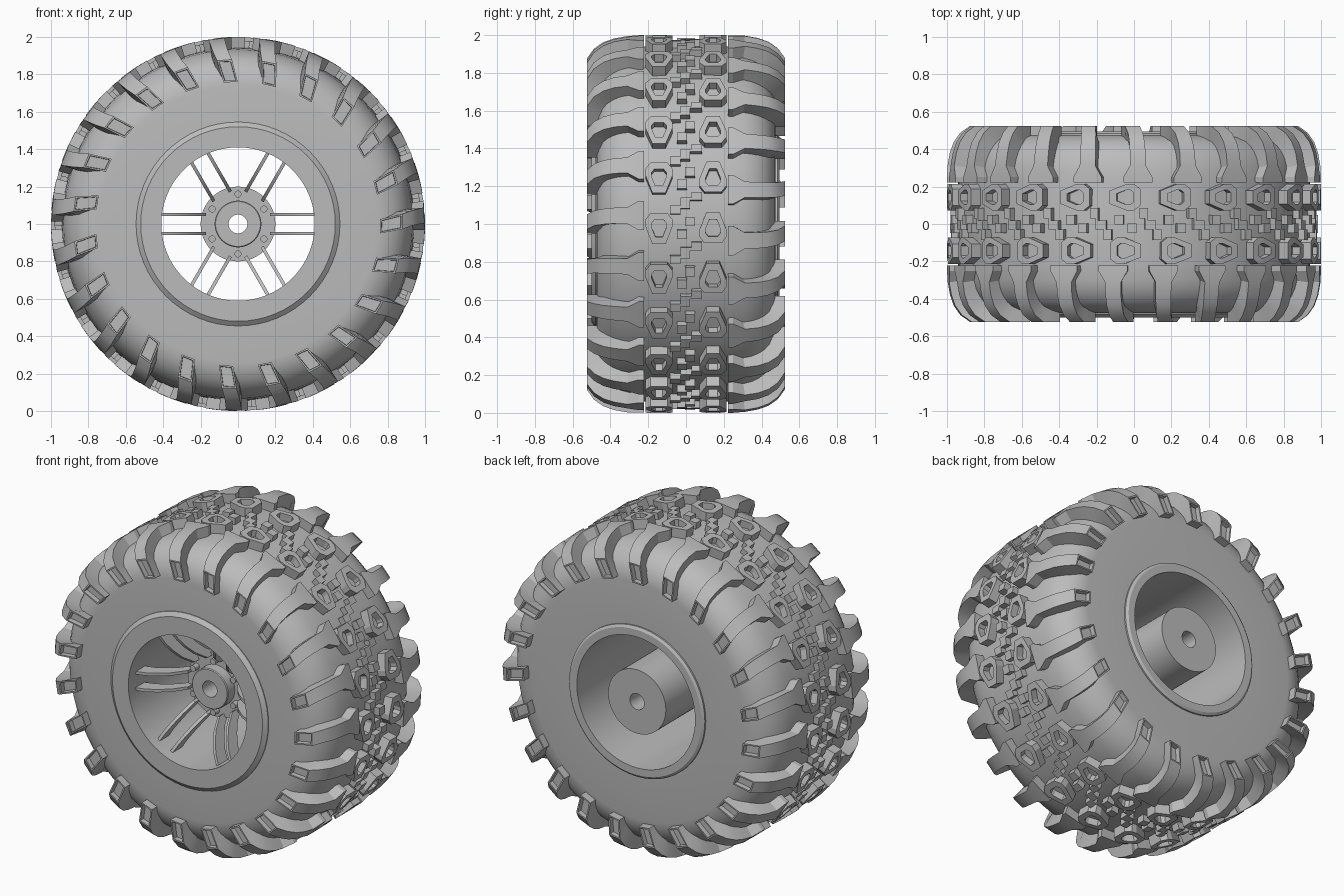
import bpy, bmesh, math
from math import cos, sin, pi

if "Cube" in bpy.data.objects:
    bpy.data.objects.remove(bpy.data.objects["Cube"], do_unlink=True)

grey = bpy.data.materials.new("plain_grey")
grey.use_nodes = True
grey.diffuse_color = (0.5, 0.5, 0.5, 1)
grey.node_tree.nodes["Principled BSDF"].inputs["Base Color"].default_value = (0.5, 0.5, 0.5, 1)

PITCHES = 23
STEP = 2 * pi / PITCHES
PHASE = -0.022


def finish(name, bm, smooth=None):
    bmesh.ops.recalc_face_normals(bm, faces=bm.faces)
    mesh = bpy.data.meshes.new(name)
    bm.to_mesh(mesh)
    bm.free()
    mesh.materials.append(grey)
    ob = bpy.data.objects.new(name, mesh)
    bpy.context.collection.objects.link(ob)
    if smooth:
        bpy.ops.object.select_all(action="DESELECT")
        ob.select_set(True)
        bpy.context.view_layer.objects.active = ob
        bpy.ops.object.shade_smooth_by_angle(angle=math.radians(smooth))


def polar(t, r, y):
    """Point on the wheel: angle from +x, radius from the axle, position along the axle."""
    return (r * cos(t), y, 1 + r * sin(t))


def bridge(bm, loops, closed=False):
    """Join successive vertex loops of equal length with quads."""
    pairs = list(zip(loops, loops[1:] + loops[:1])) if closed else list(zip(loops, loops[1:]))
    for a, b in pairs:
        for i in range(len(a)):
            j = (i + 1) % len(a)
            bm.faces.new((a[i], a[j], b[j], b[i]))


def lathe(name, profile, segments=96):
    """Revolve a closed (radius, y) profile round the axle."""
    bm = bmesh.new()
    loops = [[bm.verts.new(polar(2 * pi * k / segments, r, y)) for r, y in profile]
             for k in range(segments)]
    bridge(bm, loops, closed=True)
    finish(name, bm, 30)


def side(t, y, back):
    """Front pattern, or the same turned half round for the back."""
    return (2 * PHASE - t, y) if back else (t, -y)


# Tyre body
half = [(0.74, 0.475), (0.775, 0.471), (0.81, 0.46), (0.845, 0.442), (0.875, 0.417),
        (0.9, 0.385), (0.92, 0.345), (0.932, 0.3), (0.94, 0.22)]
lathe("tyre_body", [(0.45, -0.475)] + [(r, -y) for r, y in half] + [(0.945, 0)]
      + half[::-1] + [(0.45, 0.475)])

# Rim barrel with a wide front flange and a narrow back lip
lathe("rim_barrel", [(0.41, -0.5), (0.52, -0.5), (0.545, -0.48), (0.545, -0.46), (0.46, -0.44),
                     (0.47, 0.45), (0.47, 0.485), (0.455, 0.495), (0.41, 0.495)], 64)

# Hub running from the spokes to the back
lathe("hub", [(0.05, -0.28), (0.12, -0.28), (0.125, -0.275), (0.125, -0.21), (0.2, -0.21),
              (0.2, 0.485), (0.05, 0.485)], 48)


# Shoulder lugs: outer radius, y, angle, half width, base radius, base y
LUG = [(1, 0.222, 0.045, 0.078, 0.92, 0.222), (1, 0.25, 0.045, 0.078, 0.92, 0.25),
       (0.997, 0.312, 0.045, 0.043, 0.91, 0.3), (0.985, 0.38, 0.045, 0.042, 0.88, 0.355),
       (0.965, 0.437, 0.041, 0.041, 0.86, 0.4), (0.93, 0.487, 0.033, 0.04, 0.84, 0.43),
       (0.88, 0.523, 0.014, 0.04, 0.82, 0.45), (0.76, 0.523, -0.016, 0.038, 0.76, 0.45)]


def lugs(name, back):
    bm = bmesh.new()
    pads = []
    for k in range(PITCHES):
        loops = []
        for r, y, t, w, rb, yb in LUG:
            ring = []
            for rr, yy, s in ((r, y, -1), (r, y, 1), (rb, yb, 1), (rb, yb, -1)):
                tt, yy = side(t + s * w / r, yy, back)
                ring.append(bm.verts.new(polar(tt + k * STEP, rr, yy)))
            loops.append(ring)
        bridge(bm, loops)
        bm.faces.new(loops[0])
        bm.faces.new(loops[-1])
        (a, b), (c, d) = loops[-2][:2], loops[-1][:2]
        pads.append(bm.faces.get((a, b, d, c)))
    # Sunken pocket in the sidewall end of each lug
    bmesh.ops.recalc_face_normals(bm, faces=bm.faces)
    bmesh.ops.inset_individual(bm, faces=pads, thickness=0.012, depth=0)
    bmesh.ops.inset_individual(bm, faces=pads, thickness=0.002, depth=-0.03)
    finish(name, bm, 25)


lugs("front_shoulder_lugs", False)
lugs("back_shoulder_lugs", True)


def prism(bm, outline, r0, r1, hole=None):
    """Raise an (angle, y) outline from r0 to r1, with an optional pit in the top."""
    low = [bm.verts.new(polar(t, r0, y)) for t, y in outline]
    top = [bm.verts.new(polar(t, r1, y)) for t, y in outline]
    loops = [low, top]
    if hole:
        loops.append([bm.verts.new(polar(t, r1, y)) for t, y in hole])
        loops.append([bm.verts.new(polar(t, 0.955, y)) for t, y in hole])
    bridge(bm, loops)
    bm.faces.new(low)
    bm.faces.new(loops[-1])


# Chamfered tread blocks with a pit, one row on each side of the centre
BLOCK = [(-0.085, -0.035), (-0.085, 0.035), (0.01, 0.072), (0.045, 0.072),
         (0.08, 0.045), (0.08, -0.045), (0.045, -0.072), (0.01, -0.072)]


def tread_row(name, back):
    bm = bmesh.new()
    for k in range(PITCHES):
        def place(scale):
            pts = [side(PHASE + u * scale, 0.143 + v * scale, back) for u, v in BLOCK]
            return [(t + k * STEP, y) for t, y in pts]
        prism(bm, place(1), 0.93, 1, place(0.55))
    finish(name, bm)


tread_row("front_tread_blocks", False)
tread_row("back_tread_blocks", True)

# Stepped links along the centre line
ZIG = [(-0.06, -0.085), (-0.015, -0.085), (-0.015, -0.03), (0.03, -0.03), (0.03, 0.03),
       (0.06, 0.03), (0.06, 0.085), (0.015, 0.085), (0.015, 0.02), (-0.03, 0.02),
       (-0.03, -0.03), (-0.06, -0.03)]
bm = bmesh.new()
for k in range(PITCHES):
    mid = PHASE + (k + 0.5) * STEP
    prism(bm, [(mid + u, v) for u, v in ZIG], 0.93, 0.98)
    for s in (-1, 1):
        c = PHASE + k * STEP + s * 0.035
        prism(bm, [(c + a * 0.025, s * 0.022 + b * 0.026)
                   for a, b in ((-1, -1), (1, -1), (1, 1), (-1, 1))], 0.93, 0.985)
finish("centre_tread_links", bm)

# Six pairs of thin curved spokes
SPOKE = [(0.17, -0.25), (0.23, -0.33), (0.29, -0.38), (0.35, -0.415), (0.42, -0.435)]
bm = bmesh.new()
for k in range(6):
    a = k * pi / 3
    for s in (-1, 1):
        loops = []
        for r, y in SPOKE:
            ring = []
            for off, yy in ((0.042, y), (0.06, y), (0.06, y + 0.09), (0.042, y + 0.09)):
                w = s * off
                ring.append(bm.verts.new((r * cos(a) - w * sin(a), yy,
                                          1 + r * sin(a) + w * cos(a))))
            loops.append(ring)
        bridge(bm, loops)
        bm.faces.new(loops[0])
        bm.faces.new(loops[-1])
finish("spokes", bm, 25)

# Hub bolts
bm = bmesh.new()
for k in range(6):
    a = pi / 2 + k * pi / 3
    loops = [[bm.verts.new((0.16 * cos(a) + 0.019 * cos(b * pi / 6), y,
                            1 + 0.16 * sin(a) + 0.019 * sin(b * pi / 6))) for b in range(12)]
             for y in (-0.25, -0.2)]
    bridge(bm, loops)
    for ring in loops:
        bm.faces.new(ring)
finish("hub_bolts", bm, 40)
